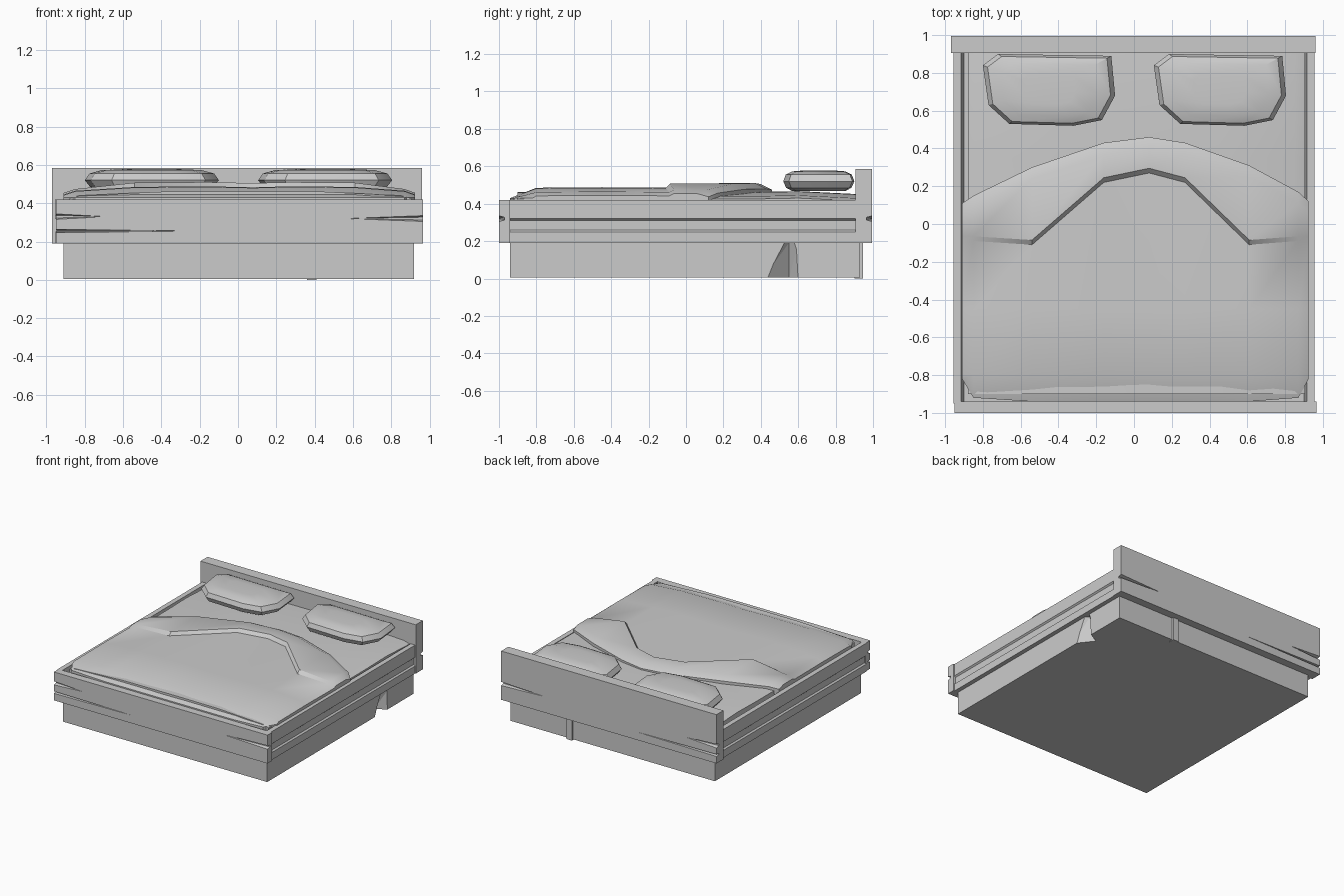
import bpy, bmesh
from mathutils import Vector

if "Cube" in bpy.data.objects:
    bpy.data.objects.remove(bpy.data.objects["Cube"])

grey = bpy.data.materials.new("plain grey")
grey.use_nodes = True
grey.diffuse_color = (0.6, 0.6, 0.6, 1)
grey.node_tree.nodes["Principled BSDF"].inputs["Base Color"].default_value = (0.6, 0.6, 0.6, 1)


def finish(name, bm, smooth=False):
    bmesh.ops.recalc_face_normals(bm, faces=bm.faces)
    mesh = bpy.data.meshes.new(name)
    bm.to_mesh(mesh)
    bm.free()
    mesh.materials.append(grey)
    obj = bpy.data.objects.new(name, mesh)
    bpy.context.collection.objects.link(obj)
    bpy.ops.object.select_all(action='DESELECT')
    obj.select_set(True)
    bpy.context.view_layer.objects.active = obj
    if smooth:
        bpy.ops.object.shade_smooth_by_angle(angle=0.5)
    return obj


def hull(name, points):
    bm = bmesh.new()
    for p in points:
        bm.verts.new(p)
    bmesh.ops.convex_hull(bm, input=bm.verts)
    return finish(name, bm)


def box(name, x0, x1, y0, y1, z0, z1):
    return hull(name, [(x, y, z) for x in (x0, x1) for y in (y0, y1) for z in (z0, z1)])


def cut(obj, points):
    cutter = hull("cutter", points)
    mod = obj.modifiers.new("cut", 'BOOLEAN')
    mod.object, mod.operation, mod.solver = cutter, 'DIFFERENCE', 'EXACT'
    bpy.context.view_layer.objects.active = obj
    bpy.ops.object.modifier_apply(modifier=mod.name)
    bpy.data.objects.remove(cutter)


def crack(board, x_end, x_tip, y_face, z, half):
    """Split in a board that starts at its end and tapers to a point."""
    out = 0.01 if x_end > 0 else -0.01
    side = 1 if y_face > 0 else -1
    pts = [(x_tip, y_face + side * 0.003, z)]
    for s in (-1, 1):
        pts.append((x_end + out, y_face + side * 0.01, z + s * half))
        pts.append((x_end + out, y_face - side * 0.03, z + s * half * 0.4))
    cut(board, pts)


def sheet(name, columns, floor):
    """Quilted surface from columns of points, with a skirt down to the floor height."""
    bm = bmesh.new()
    grid = [[bm.verts.new(p) for p in col] for col in columns]
    for a, b in zip(grid, grid[1:]):
        for i in range(len(a) - 1):
            bm.faces.new((a[i], b[i], b[i + 1], a[i + 1]))
    rim = [e for e in bm.edges if e.is_boundary]
    new = bmesh.ops.extrude_edge_only(bm, edges=rim)["geom"]
    for v in new:
        if isinstance(v, bmesh.types.BMVert):
            v.co.z = floor
    bmesh.ops.holes_fill(bm, edges=[e for e in bm.edges if e.is_boundary])
    return finish(name, bm, True)


# Plinth with a wedge broken out of its left side and a small post at the back
plinth = box("plinth", -0.91, 0.92, -0.94, 0.93, 0.005, 0.2)
cut(plinth, [(0.94, 0.41, 0), (0.94, 0.61, 0), (0.83, 0.55, 0),
             (0.94, 0.51, 0.19), (0.94, 0.6, 0.19), (0.89, 0.55, 0.19)])
box("back_post", 0.36, 0.41, 0.9, 0.945, 0, 0.2)

# End boards with tapering splits
footboard = box("footboard", -0.95, 0.965, -1, -0.94, 0.19, 0.42)
headboard = box("headboard", -0.97, 0.96, 0.905, 0.995, 0.19, 0.585)
for board, face in ((footboard, -1), (headboard, 0.995)):
    crack(board, -0.96, -0.67, face, 0.33, 0.018)
    crack(board, -0.96, -0.18, face, 0.255, 0.01)
    crack(board, 0.96, 0.54, face, 0.32, 0.018)

# Side rails: two planks with a shallow recessed band between
for side, label in ((1, "left"), (-1, "right")):
    bm = bmesh.new()
    profile = [(0.9, 0.19), (0.955, 0.19), (0.955, 0.25), (0.943, 0.26),
               (0.943, 0.31), (0.955, 0.32), (0.955, 0.42), (0.915, 0.42)]
    face = bm.faces.new([bm.verts.new((side * x, -0.95, z)) for x, z in profile])
    ext = bmesh.ops.extrude_face_region(bm, geom=[face])["geom"]
    bmesh.ops.translate(bm, vec=(0, 1.87, 0), verts=[v for v in ext if isinstance(v, bmesh.types.BMVert)])
    finish(label + "_side_rail", bm)

# Mattress, gently crowned
rows = ((-0.9, 0), (0.35, 0), (0.6, 0.005), (0.905, -0.01))
crown = ((-0.88, 0.425), (-0.83, 0.44), (-0.4, 0.46), (0.08, 0.462),
         (0.45, 0.46), (0.85, 0.44), (0.905, 0.425))
sheet("mattress", [[(x, y, z + dz) for y, dz in rows] for x, z in crown], 0.2)

# Blanket with an arched, turned-back top edge: x, foot y, fold y, edge y, height
blanket = ((-0.91, -0.82, -0.08, 0.11, 0.442), (-0.85, -0.92, -0.08, 0.15, 0.462),
           (-0.54, -0.94, -0.1, 0.3, 0.482), (-0.16, -0.94, 0.23, 0.43, 0.485),
           (0.08, -0.94, 0.28, 0.46, 0.48), (0.27, -0.94, 0.23, 0.43, 0.485),
           (0.61, -0.94, -0.1, 0.31, 0.482), (0.87, -0.92, -0.08, 0.17, 0.462),
           (0.925, -0.82, -0.08, 0.12, 0.442))
columns = []
for x, foot, fold, edge, z in blanket:
    lift = 0.012 if abs(x) > 0.8 else 0.025
    path = ((foot, 0.43), (-0.8, z), (-0.45, z + 0.003), (fold - 0.01, z),
            (fold + 0.015, z + lift), (edge - 0.06, z + lift), (edge, z - 0.005))
    columns.append([(x, y, h) for y, h in path])
sheet("blanket", columns, 0.4)

# Pillows: stacked rings of one outline
outline = ((-0.35, 0.13), (-0.32, -0.08), (-0.21, -0.18), (0.13, -0.19),
           (0.28, -0.16), (0.35, -0.03), (0.33, 0.18), (-0.27, 0.19))
rings = ((0.468, 0.75), (0.485, 0.92), (0.52, 1), (0.555, 0.93), (0.573, 0.74), (0.578, 0.4))
for x0, label in ((-0.45, "right"), (0.455, "left")):
    bm = bmesh.new()
    loops = [[bm.verts.new((x0 + x * s, 0.71 + y * s, z)) for x, y in outline] for z, s in rings]
    for a, b in zip(loops, loops[1:]):
        for i in range(len(a)):
            j = (i + 1) % len(a)
            bm.faces.new((a[i], a[j], b[j], b[i]))
    bm.faces.new(loops[0])
    bm.faces.new(loops[-1])
    finish(label + "_pillow", bm, True)
